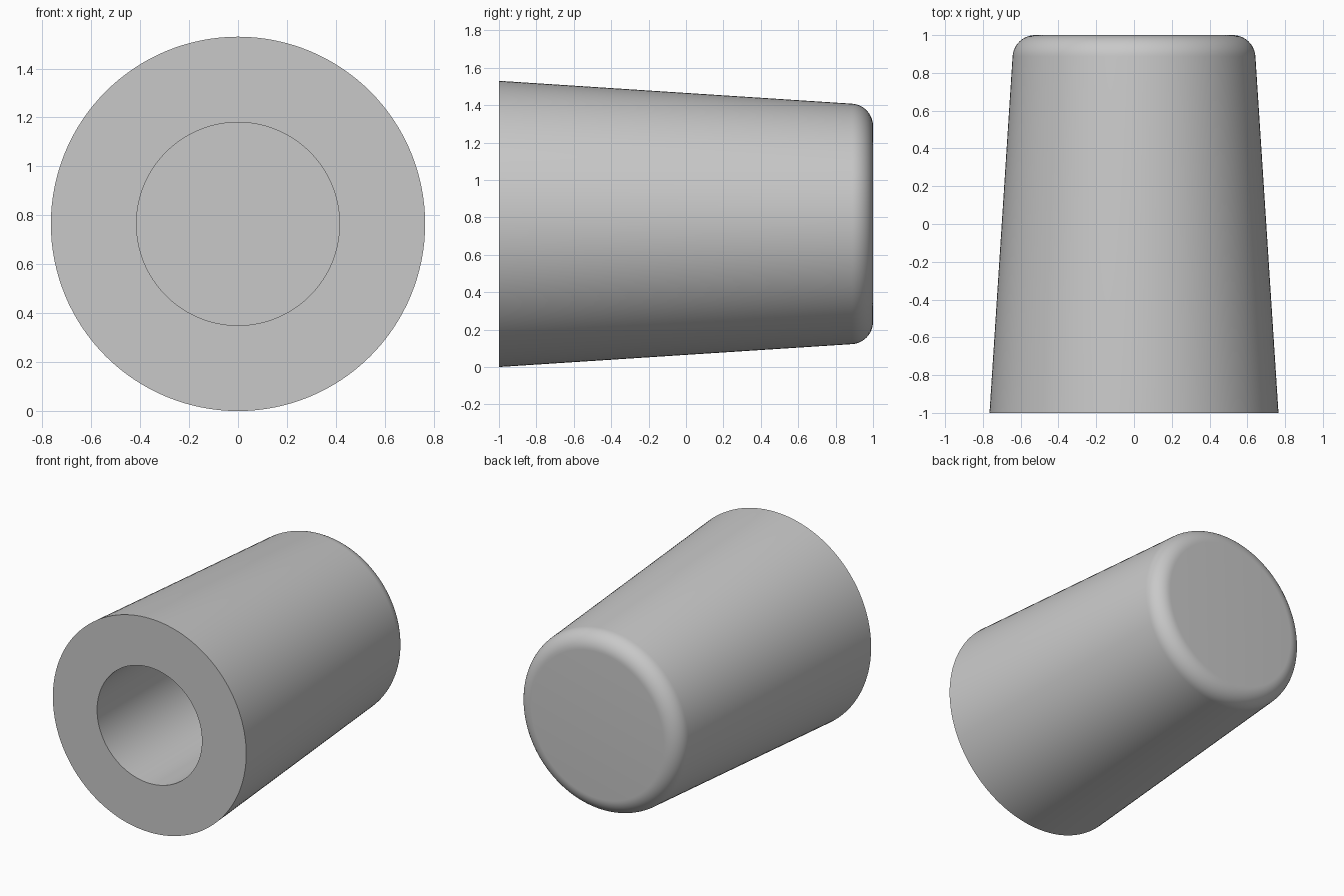
import bpy, bmesh, math
from mathutils import Matrix, Vector

cube = bpy.data.objects.get("Cube")
if cube:
    bpy.data.objects.remove(cube, do_unlink=True)

FRONT_R, HOLE_R, HOLE_END = 0.765, 0.415, 0.5
FILLET, FLAT_R = 0.12, 0.523
TAPER = math.radians(3.7)
SIDES, STEPS = 128, 12

# Half-section as (radius, y): bore floor, bore wall, front rim, rounded back edge, back
profile = [(0, HOLE_END), (HOLE_R, HOLE_END), (HOLE_R, -1), (FRONT_R, -1)]
for i in range(STEPS + 1):
    a = TAPER + (math.pi / 2 - TAPER) * i / STEPS
    profile.append((FLAT_R + FILLET * math.cos(a), 1 - FILLET + FILLET * math.sin(a)))
profile.append((0, 1))

# Revolve the section around the y axis
bm = bmesh.new()
verts = [bm.verts.new((r, y, 0)) for r, y in profile]
edges = [bm.edges.new(pair) for pair in zip(verts, verts[1:])]
bmesh.ops.spin(bm, geom=verts + edges, cent=(0, 0, 0), axis=(0, 1, 0),
               angle=math.tau, steps=SIDES, use_merge=True)
bmesh.ops.remove_doubles(bm, verts=bm.verts[:], dist=0.0001)
bmesh.ops.recalc_face_normals(bm, faces=bm.faces[:])
bmesh.ops.transform(bm, matrix=Matrix.Translation(Vector((0, 0, FRONT_R))), verts=bm.verts[:])
mesh = bpy.data.meshes.new("tapered_sleeve")
bm.to_mesh(mesh)
bm.free()

sleeve = bpy.data.objects.new("tapered_sleeve", mesh)
bpy.context.collection.objects.link(sleeve)

# Plain grey finish
grey = bpy.data.materials.new("light_grey")
grey.use_nodes = True
color = (0.58, 0.58, 0.58, 1)
grey.diffuse_color = color
grey.node_tree.nodes["Principled BSDF"].inputs["Base Color"].default_value = color
mesh.materials.append(grey)

# Smooth walls with crisp rims
bpy.ops.object.select_all(action="DESELECT")
sleeve.select_set(True)
bpy.context.view_layer.objects.active = sleeve
bpy.ops.object.shade_smooth_by_angle(angle=math.radians(30))
